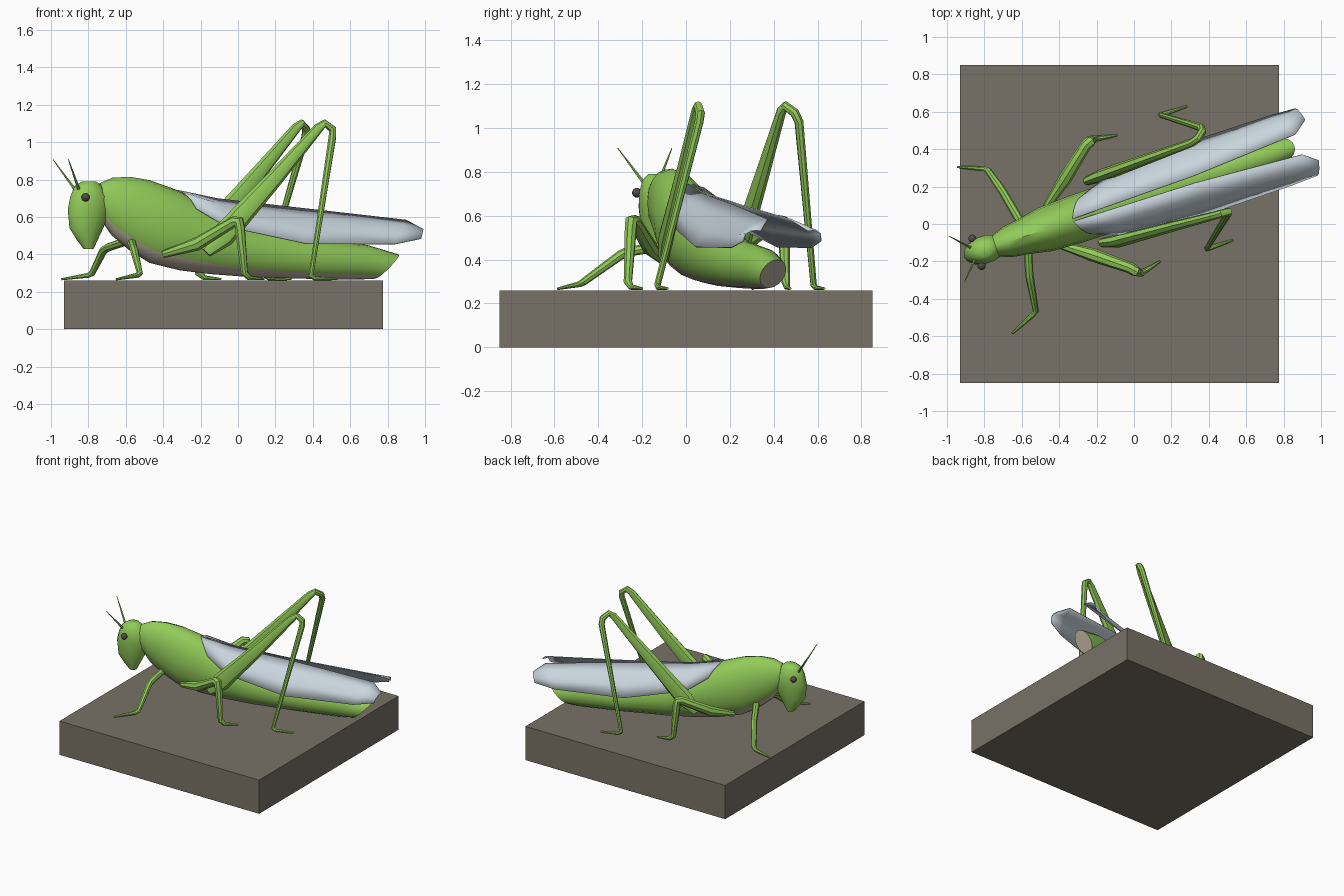
import bpy, bmesh, math
from mathutils import Vector, Quaternion

cube = bpy.data.objects.get("Cube")
if cube:
    bpy.data.objects.remove(cube, do_unlink=True)

ANGLE = math.atan(0.335)
CA, SA = math.cos(ANGLE), math.sin(ANGLE)


def material(name, rgb):
    m = bpy.data.materials.new(name)
    m.use_nodes = True
    m.diffuse_color = (*rgb, 1)
    m.node_tree.nodes["Principled BSDF"].inputs["Base Color"].default_value = (*rgb, 1)
    return m


GREEN = material("leaf green", (0.29, 0.60, 0.10))
BELLY = material("belly beige", (0.55, 0.48, 0.38))
WING = material("pale wing", (0.58, 0.66, 0.72))
EYE = material("dark eye", (0.09, 0.07, 0.07))
STONE = material("stone brown", (0.19, 0.17, 0.135))


def place(u, v, z):
    """Body space (along, sideways, up) to world space."""
    return Vector((u * CA - v * SA, 0.13 + u * SA + v * CA, z))


def finish(name, bm, mats, smooth=40):
    bmesh.ops.recalc_face_normals(bm, faces=bm.faces)
    mesh = bpy.data.meshes.new(name)
    bm.to_mesh(mesh)
    bm.free()
    for m in mats:
        mesh.materials.append(m)
    ob = bpy.data.objects.new(name, mesh)
    bpy.context.collection.objects.link(ob)
    if smooth:
        bpy.ops.object.select_all(action="DESELECT")
        ob.select_set(True)
        bpy.context.view_layer.objects.active = ob
        bpy.ops.object.shade_smooth_by_angle(angle=math.radians(smooth))
    return ob


def loft(rings, closed=True):
    """Skin rings of points; closed rings get end caps."""
    bm = bmesh.new()
    rows = [[bm.verts.new(p) for p in ring] for ring in rings]
    n = len(rows[0])
    for a, b in zip(rows, rows[1:]):
        for i in range(n if closed else n - 1):
            j = (i + 1) % n
            bm.faces.new((a[i], a[j], b[j], b[i])).material_index = 0
    if closed:
        bm.faces.new(rows[0])
        bm.faces.new(rows[-1])
    return bm


def limb(name, points, sides=8):
    """Tapered tube; each point is x, y, z, in-plane radius, side radius."""
    pos = [Vector(p[:3]) for p in points]
    dirs = [(b - a).normalized() for a, b in zip(pos, pos[1:])]
    tangents = [dirs[0]] + [(a + b).normalized() for a, b in zip(dirs, dirs[1:])] + [dirs[-1]]
    side = tangents[0].cross(Vector((0, 0, 1))).normalized()
    rings = []
    for k, (p, t) in enumerate(zip(pos, tangents)):
        if k:
            side = tangents[k - 1].rotation_difference(t) @ side
        up = side.cross(t)
        tall, wide = points[k][3], points[k][-1]
        rings.append([p + up * tall * math.cos(w) + side * wide * math.sin(w)
                      for w in (math.tau * i / sides for i in range(sides))])
    return finish(name, loft(rings), [GREEN])


# Base block
bm = bmesh.new()
bmesh.ops.create_cube(bm, size=1)
for v in bm.verts:
    v.co = Vector((v.co.x * 1.705 - 0.077, v.co.y * 1.7, (v.co.z + 0.5) * 0.26))
finish("base_block", bm, [STONE], 0)

# Body: along, top, bottom, half width, slant of the section
SIDES = 16
sections = [(-0.78, 0.78, 0.60, 0.06, 0), (-0.71, 0.81, 0.50, 0.085, 0),
            (-0.61, 0.815, 0.42, 0.10, 0), (-0.50, 0.797, 0.355, 0.122, 0),
            (-0.33, 0.74, 0.315, 0.13, 0), (-0.16, 0.655, 0.295, 0.13, 0),
            (0.05, 0.57, 0.28, 0.12, 0), (0.37, 0.49, 0.27, 0.105, 0),
            (0.70, 0.45, 0.265, 0.085, 0.03), (0.84, 0.40, 0.27, 0.06, 0.065)]
rings = []
for u, top, low, half, slant in sections:
    ring = []
    for i in range(SIDES):
        w = math.tau * i / SIDES
        c, s = math.cos(w), math.sin(w)
        ring.append(place(u + slant * c, half * s, (top + low) / 2 + (top - low) / 2 * c))
    rings.append(ring)
bm = loft(rings)
bm.faces.ensure_lookup_table()
for k, f in enumerate(bm.faces):
    if 6 <= k % SIDES < 10 and k < SIDES * (len(sections) - 1):
        f.material_index = 1
bm.faces[-1].material_index = 1
finish("body", bm, [GREEN, BELLY])

# Head: height, front, back, half width
rings = []
for z, front, back, half in [(0.79, -0.88, -0.80, 0.035), (0.765, -0.92, -0.77, 0.058),
                             (0.71, -0.945, -0.73, 0.075), (0.64, -0.96, -0.72, 0.075),
                             (0.54, -0.95, -0.76, 0.06), (0.48, -0.91, -0.79, 0.045),
                             (0.43, -0.87, -0.815, 0.028)]:
    rings.append([place((front + back) / 2 + (back - front) / 2 * math.cos(w), half * math.sin(w), z)
                  for w in (math.tau * i / 14 for i in range(14))])
finish("head", loft(rings), [GREEN], 50)

# Eyes, antennae and wings, one per side
wing_top = [(-0.345, 0.008, 0.745), (-0.12, 0.012, 0.70), (0.34, 0.02, 0.65),
            (0.93, 0.058, 0.585), (1.004, 0.115, 0.535)]
wing_low = [(-0.27, 0.105, 0.645), (-0.12, 0.16, 0.55), (0.32, 0.20, 0.458),
            (0.82, 0.197, 0.456), (0.97, 0.19, 0.485)]
for label, side in (("left", 1), ("right", -1)):
    bm = bmesh.new()
    bmesh.ops.create_uvsphere(bm, u_segments=12, v_segments=8, radius=0.022)
    bmesh.ops.translate(bm, verts=bm.verts, vec=place(-0.885, side * 0.077, 0.705))
    finish(label + "_eye", bm, [EYE])

    base, tip = place(-0.91, side * 0.035, 0.75), place(-1.0, side * 0.13, 0.908)
    limb(label + "_antenna", [(*base, 0.008), (*tip, 0.002)], 6)

    rings = []
    for a, b in zip(wing_top, wing_low):
        a, b = Vector(a), Vector(b)
        row = []
        for t in (0, 0.33, 0.67, 1):
            p = a.lerp(b, t) + Vector((0, 0.02, 0.02)) * math.sin(math.pi * t)
            row.append(place(p.x, side * p.y, p.z))
        rings.append(row)
    wing = finish(label + "_wing", loft(rings, closed=False), [WING])
    thick = wing.modifiers.new("thickness", "SOLIDIFY")
    thick.thickness = 0.006

# Hind legs: thigh, knee, shin, foot
limb("right_hind_leg", [(-0.17, -0.10, 0.41, 0.03, 0.025), (-0.08, -0.09, 0.50, 0.065, 0.035),
                        (0.20, -0.015, 0.81, 0.045, 0.028), (0.43, 0.045, 1.075, 0.027, 0.022),
                        (0.465, 0.055, 1.10, 0.022), (0.505, 0.065, 1.07, 0.022),
                        (0.505, 0.06, 1.03, 0.021),
                        (0.39, -0.13, 0.285, 0.015), (0.41, -0.127, 0.272, 0.012),
                        (0.53, -0.085, 0.268, 0.006)])
limb("left_hind_leg", [(-0.25, 0.23, 0.41, 0.03, 0.025), (-0.17, 0.26, 0.50, 0.065, 0.035),
                       (0.09, 0.355, 0.81, 0.045, 0.028), (0.31, 0.435, 1.075, 0.027, 0.022),
                       (0.34, 0.455, 1.10, 0.022), (0.365, 0.495, 1.07, 0.022),
                       (0.36, 0.515, 1.03, 0.021),
                       (0.145, 0.582, 0.285, 0.015), (0.165, 0.59, 0.272, 0.012),
                       (0.285, 0.63, 0.268, 0.006)])

# Middle legs
limb("right_middle_leg", [(-0.40, -0.11, 0.40, 0.02), (-0.22, -0.165, 0.455, 0.036),
                          (-0.02, -0.235, 0.575, 0.030), (0.005, -0.25, 0.575, 0.030),
                          (0.01, -0.252, 0.54, 0.028),
                          (0.035, -0.265, 0.30, 0.02), (0.06, -0.25, 0.275, 0.014),
                          (0.14, -0.20, 0.268, 0.006)])
limb("left_middle_leg", [(-0.47, 0.09, 0.40, 0.02), (-0.37, 0.24, 0.455, 0.036),
                         (-0.255, 0.425, 0.575, 0.030), (-0.235, 0.44, 0.575, 0.030),
                         (-0.232, 0.445, 0.54, 0.028),
                         (-0.21, 0.455, 0.30, 0.02), (-0.18, 0.46, 0.275, 0.014),
                         (-0.09, 0.475, 0.268, 0.006)])

# Front legs
limb("right_front_leg", [(-0.57, -0.06, 0.47, 0.024), (-0.56, -0.27, 0.435, 0.022),
                         (-0.555, -0.30, 0.42, 0.022), (-0.525, -0.465, 0.30, 0.017),
                         (-0.54, -0.485, 0.288, 0.014), (-0.65, -0.585, 0.267, 0.006)])
limb("left_front_leg", [(-0.60, 0.0, 0.47, 0.024), (-0.70, 0.17, 0.435, 0.022),
                        (-0.72, 0.20, 0.42, 0.022), (-0.78, 0.285, 0.30, 0.017),
                        (-0.80, 0.295, 0.288, 0.014), (-0.945, 0.305, 0.267, 0.006)])
